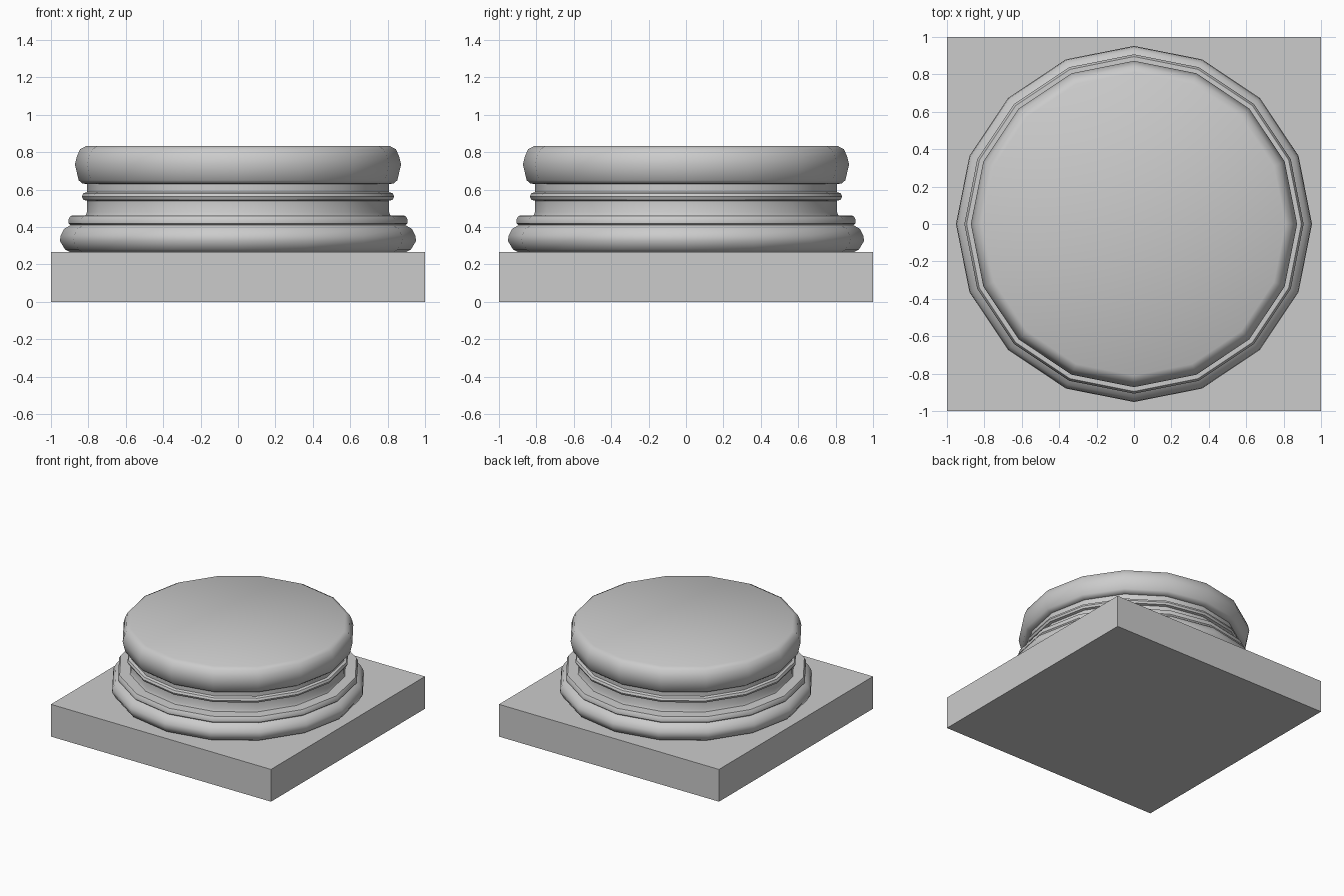
import bpy, bmesh, math

if "Cube" in bpy.data.objects:
    bpy.data.objects.remove(bpy.data.objects["Cube"])

SIDES = 16


def finish(name, bm, smooth_angle=None):
    bmesh.ops.recalc_face_normals(bm, faces=bm.faces)
    mesh = bpy.data.meshes.new(name)
    bm.to_mesh(mesh)
    bm.free()
    obj = bpy.data.objects.new(name, mesh)
    bpy.context.collection.objects.link(obj)
    if smooth_angle:
        bpy.ops.object.select_all(action='DESELECT')
        obj.select_set(True)
        bpy.context.view_layer.objects.active = obj
        bpy.ops.object.shade_smooth_by_angle(angle=math.radians(smooth_angle))
    return obj


def lathe(name, profile):
    """Revolve (radius, height) points about z and cap both ends."""
    bm = bmesh.new()
    rings = []
    for r, z in profile:
        rings.append([bm.verts.new((r * math.cos(2 * math.pi * i / SIDES),
                                    r * math.sin(2 * math.pi * i / SIDES), z))
                      for i in range(SIDES)])
    for a, b in zip(rings, rings[1:]):
        for i in range(SIDES):
            j = (i + 1) % SIDES
            bm.faces.new((a[i], a[j], b[j], b[i]))
    bm.faces.new(rings[0][::-1])
    bm.faces.new(rings[-1])
    return finish(name, bm, 40)


# Square plinth
bm = bmesh.new()
bmesh.ops.create_cube(bm, size=1)
for v in bm.verts:
    v.co = (v.co.x * 2, v.co.y * 2, (v.co.z + 0.5) * 0.265)
finish("plinth", bm)

# Turned mouldings, from the plinth up
lathe("turned_base", [
    # lower torus
    (0.895, 0.265), (0.925, 0.28), (0.952, 0.325), (0.948, 0.355),
    (0.93, 0.39), (0.895, 0.41),
    # fillet
    (0.907, 0.42), (0.907, 0.44), (0.895, 0.46),
    # hollow neck
    (0.815, 0.462), (0.807, 0.48), (0.807, 0.54),
    # small bead
    (0.827, 0.545), (0.835, 0.562), (0.827, 0.58), (0.807, 0.587),
    # upper neck
    (0.807, 0.63),
    # upper torus
    (0.832, 0.632), (0.852, 0.65), (0.872, 0.735), (0.862, 0.775),
    (0.845, 0.815), (0.81, 0.834),
])
